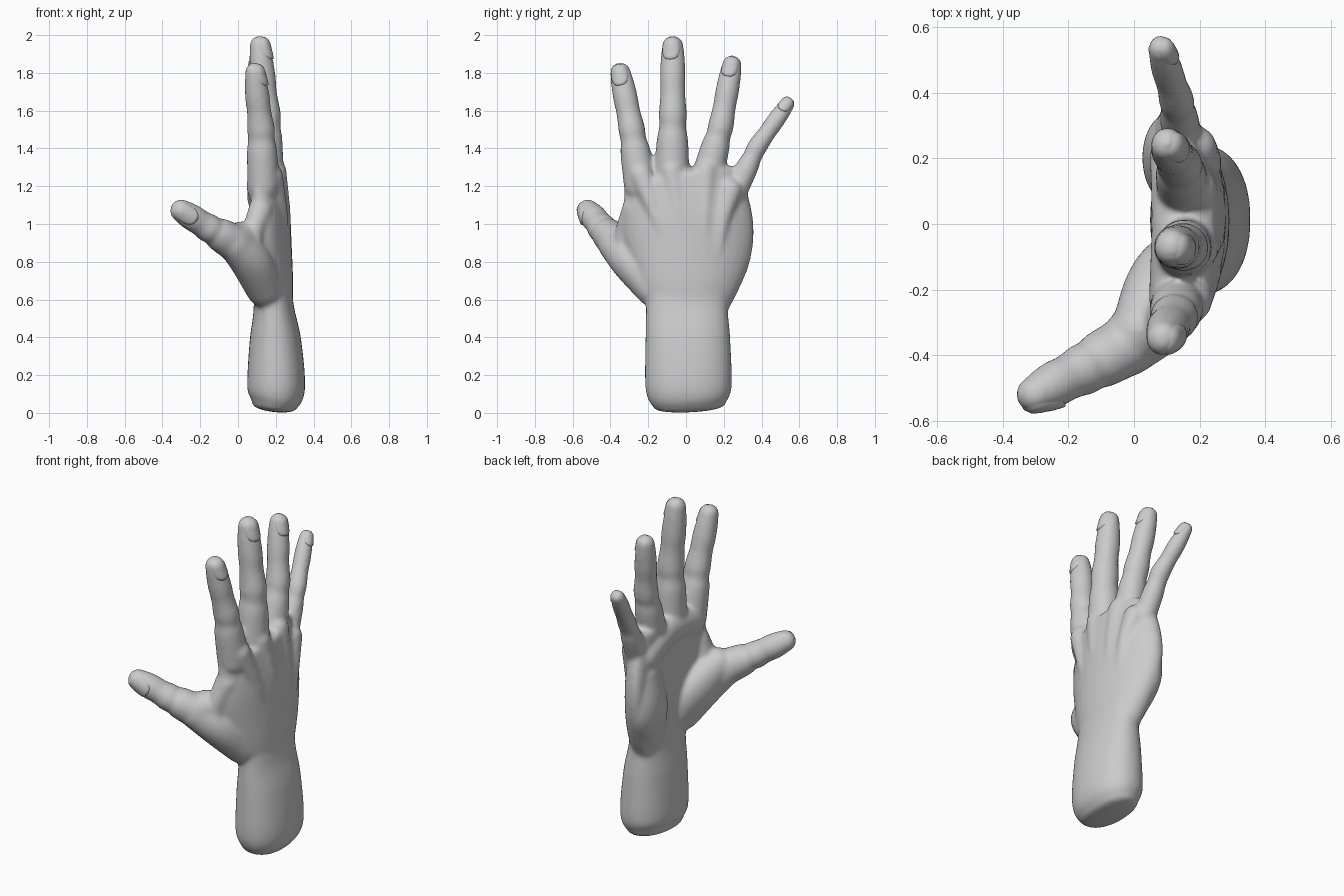
import bpy, bmesh, math
from mathutils import Vector
from mathutils.bvhtree import BVHTree

cube = bpy.data.objects.get("Cube")
if cube:
    bpy.data.objects.remove(cube, do_unlink=True)

skin = bpy.data.materials.new("pale grey")
skin.use_nodes = True
skin.diffuse_color = (.6, .6, .6, 1)
skin.node_tree.nodes["Principled BSDF"].inputs["Base Color"].default_value = skin.diffuse_color


def catmull(pts, steps=8):
    """Smooth list of (x, y, z, half width, half depth) through the given ones."""
    p = [Vector(q) for q in pts]
    p = [p[0] * 2 - p[1]] + p + [p[-1] * 2 - p[-2]]
    out = []
    for a, b, c, d in zip(p, p[1:], p[2:], p[3:]):
        for i in range(steps):
            t = i / steps
            out.append(0.5 * (2 * b + (c - a) * t + (2 * a - 5 * b + 4 * c - d) * t * t
                              + (3 * b - a - 3 * c + d) * t ** 3))
    return out + [p[-2]]


def dome(ring, sign, length):
    """Shrinking rings that round off the end of a tube."""
    c, t, w, d = ring
    angles = [math.pi / 2 * k / 5.2 for k in range(1, 6)]
    return [(c + t * sign * length * min(w, d) * math.sin(a), t,
             w * math.cos(a), d * math.cos(a)) for a in angles]


def tube(bm, pts, caps=(1, 1), power=2.0, arch=0.0, out=(1, 0, 0), n=32):
    """Closed loft with rounded rings and domed ends; arch bows it about x."""
    path = catmull(pts)
    pos = [Vector(q[:3]) for q in path]
    last = len(path) - 1
    rings = []
    for i, q in enumerate(path):
        t = (pos[min(i + 1, last)] - pos[max(i - 1, 0)]).normalized()
        rings.append((pos[i], t, q[3], q[4]))
    rings = dome(rings[0], -1, caps[0])[::-1] + rings + dome(rings[-1], 1, caps[1])
    loops = []
    for c, t, w, d in rings:
        side = t.cross(Vector(out)).normalized()
        depth = side.cross(t)
        loop = []
        for k in range(n):
            a = 2 * math.pi * k / n
            u, v = [math.copysign(abs(f) ** (2 / power), f) for f in (math.cos(a), math.sin(a))]
            p = c + side * w * u + depth * d * v
            p.x -= arch * p.y ** 2
            loop.append(bm.verts.new(p))
        loops.append(loop)
    faces = [bm.faces.new(loops[0][::-1]), bm.faces.new(loops[-1])]
    for a, b in zip(loops, loops[1:]):
        for k in range(n):
            j = (k + 1) % n
            faces.append(bm.faces.new((a[k], a[j], b[j], b[k])))
    bmesh.ops.recalc_face_normals(bm, faces=faces)


# Shared finger shape: place along the two bones, width and depth factors
FINGER = ((0, 1.3, 1.2), (.6, 1.15, 1.15), (.82, .97, 1.02), (1, 1.01, 1.06), (1.3, .91, .92),
          (1.55, .93, .94), (1.8, .88, .85), (2, .78, .72))


def finger(bm, knuckle, joint, tip, r, out=(1, 0, 0)):
    k, j, e = Vector(knuckle), Vector(joint), Vector(tip)
    pts = []
    for t, w, d in FINGER:
        p = k.lerp(j, t) if t < 1 else j.lerp(e, t - 1)
        pts.append((*p, w * r, d * r))
    tube(bm, pts, out=out)


bm = bmesh.new()

# Forearm and wrist
tube(bm, [(.193, .018, .035, .19, .118), (.202, .014, .13, .228, .153), (.198, .01, .38, .225, .137),
          (.19, .005, .55, .217, .108), (.18, .01, .7, .22, .10)], caps=(.25, .3), power=2.2)

# Palm, bowed across its width
tube(bm, [(.195, .005, .5, .19, .09), (.187, .012, .68, .275, .105), (.18, .02, .88, .335, .105),
          (.176, .005, 1.05, .342, .10), (.165, -.025, 1.25, .305, .085)],
     caps=(.4, .4), power=2.3, arch=.5)

# Pads on the palm: little-finger side, thumb side, and below the fingers
tube(bm, [(.15, .13, .63, .1, .08), (.115, .2, .83, .14, .09), (.12, .21, 1.05, .1, .07)])
tube(bm, [(.15, -.1, .61, .1, .07), (.075, -.2, .79, .14, .1), (.01, -.34, .92, .1, .085)])
tube(bm, [(.12, -.23, 1.2, .1, .075), (.125, 0, 1.22, .09, .072), (.12, .21, 1.14, .09, .072)])

# Thumb base, and the web joining it to the palm
tube(bm, [(.14, -.17, .66, .1, .1), (.07, -.285, .8, .11, .11), (-.02, -.37, .9, .1, .092)])
tube(bm, [(.13, -.22, .78, .13, .08), (.08, -.29, .92, .09, .06), (.12, -.28, 1.08, .06, .065)])

# Digits: knuckle, middle joint, tip, radius, direction the nail faces
BACK = (1, -.25, .1)
digits = {
    "index_finger": ((.135, -.238, 1.2), (.122, -.287, 1.5), (.088, -.348, 1.805), .07, BACK),
    "middle_finger": ((.155, -.075, 1.22), (.15, -.07, 1.58), (.115, -.07, 1.945), .073, BACK),
    "ring_finger": ((.15, .105, 1.22), (.138, .185, 1.52), (.1, .244, 1.845), .067, BACK),
    "little_finger": ((.15, .235, 1.12), (.13, .378, 1.41), (.08, .538, 1.638), .052, BACK),
    "thumb": ((-.02, -.37, .9), (-.155, -.444, .978), (-.305, -.52, 1.074), .076, (.3, -.95, -.2)),
}
for name, (knuckle, joint, tip, r, out) in digits.items():
    finger(bm, knuckle, joint, tip, r, out)

    # Tendon ridge from the wrist to each finger knuckle
    if name != "thumb":
        x, y, z = knuckle
        tube(bm, [(.21, .05 + y * .4, .7, .05, .05), (.23 - .25 * y * y, .025 + y * .7, 1.0, .045, .052),
                  (x + .04, y, z + .06, .065, .062)])

# Fuse everything into one smooth skin
mesh = bpy.data.meshes.new("hand")
bm.to_mesh(mesh)
bm.free()
hand = bpy.data.objects.new("hand", mesh)
bpy.context.collection.objects.link(hand)
remesh = hand.modifiers.new("fuse", 'REMESH')
remesh.mode = 'VOXEL'
remesh.voxel_size = .011
soft = hand.modifiers.new("soften", 'SMOOTH')
soft.factor = .5
soft.iterations = 12
fused = bpy.data.meshes.new_from_object(hand.evaluated_get(bpy.context.evaluated_depsgraph_get()))
hand.modifiers.clear()
hand.data = fused
fused.materials.clear()
fused.materials.append(skin)
fused.shade_smooth()
tree = BVHTree.FromPolygons([v.co for v in fused.vertices], [p.vertices for p in fused.polygons])


def nail(name, centre, along, out, half_w, half_l, n=28):
    """Rounded plate draped over a fingertip, its rim sunk into the skin."""
    out = (out - along * out.dot(along)).normalized()
    side = along.cross(out)
    b = bmesh.new()
    loops = []
    for s, lift in ((.03, .008), (.35, .008), (.7, .008), (.95, .008), (1, -.005)):
        loop = []
        for k in range(n):
            a = 2 * math.pi * k / n
            u, v = [math.copysign(abs(f) ** .75, f) * s for f in (math.cos(a), math.sin(a))]
            p = centre + side * u * half_w + along * v * half_l
            hit = tree.ray_cast(p + out * .2, -out)[0]
            loop.append(b.verts.new((hit or p) + out * lift))
        loops.append(loop)
    b.faces.new(loops[0])
    for p, q in zip(loops, loops[1:]):
        for k in range(n):
            j = (k + 1) % n
            b.faces.new((p[k], q[k], q[j], p[j]))
    bmesh.ops.recalc_face_normals(b, faces=b.faces)
    if sum((f.normal for f in b.faces), Vector()).dot(out) < 0:
        bmesh.ops.reverse_faces(b, faces=b.faces)
    me = bpy.data.meshes.new(name)
    b.to_mesh(me)
    b.free()
    me.materials.append(skin)
    me.shade_smooth()
    bpy.context.collection.objects.link(bpy.data.objects.new(name, me))


# Nails
for name, (knuckle, joint, tip, r, out) in digits.items():
    axis = (Vector(tip) - Vector(joint)).normalized()
    nail(name + "_nail", Vector(tip) - axis * r * .25, axis, Vector(out), r * .68, r * .85)
